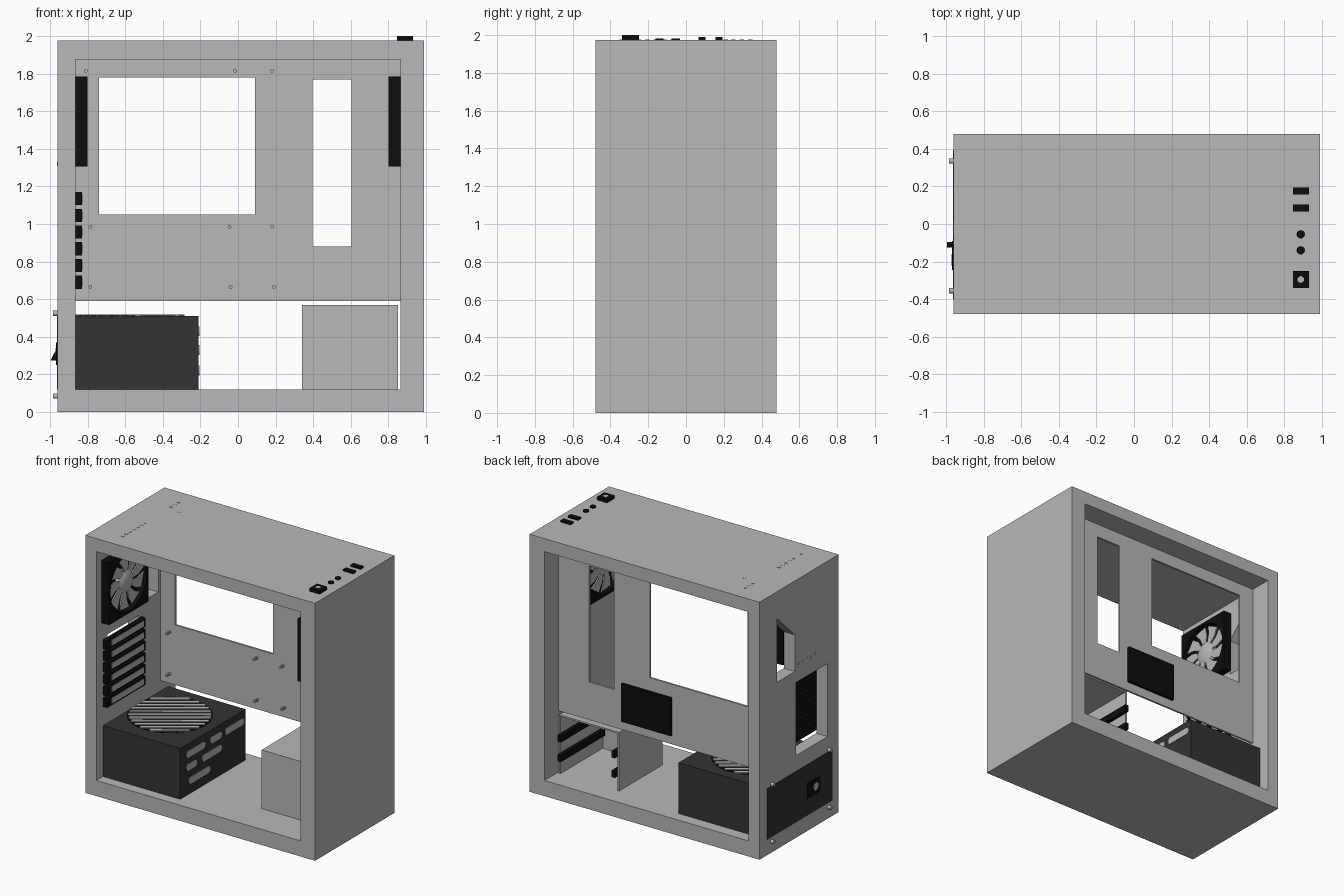
import bpy, bmesh, math
from mathutils import Vector

if "Cube" in bpy.data.objects:
    bpy.data.objects.remove(bpy.data.objects["Cube"])


def material(name, v):
    m = bpy.data.materials.new(name)
    m.use_nodes = True
    m.diffuse_color = (v, v, v, 1)
    node = next(n for n in m.node_tree.nodes if n.type == 'BSDF_PRINCIPLED')
    node.inputs["Base Color"].default_value = (v, v, v, 1)
    return m


GREY = material("case grey", 0.48)
DARK = material("dark grey", 0.033)
BLACK = material("black", 0.004)


def finish(name, bm, mat):
    bmesh.ops.recalc_face_normals(bm, faces=bm.faces)
    mesh = bpy.data.meshes.new(name)
    bm.to_mesh(mesh)
    bm.free()
    mesh.materials.append(mat)
    ob = bpy.data.objects.new(name, mesh)
    bpy.context.collection.objects.link(ob)
    return ob


def prism(name, points, axis, a, b, mat):
    """Extrude a 2D outline from a to b along an axis."""
    bm = bmesh.new()

    def place(p, h):
        c = list(p)
        c.insert("xyz".index(axis), h)
        return bm.verts.new(c)
    lo = [place(p, a) for p in points]
    hi = [place(p, b) for p in points]
    bm.faces.new(lo)
    bm.faces.new(hi)
    n = len(points)
    for i in range(n):
        j = (i + 1) % n
        bm.faces.new((lo[i], lo[j], hi[j], hi[i]))
    return finish(name, bm, mat)


def box(name, x, y, z, mat):
    pts = [(x[0], y[0]), (x[1], y[0]), (x[1], y[1]), (x[0], y[1])]
    return prism(name, pts, "z", z[0], z[1], mat)


def circle(u, v, r, n=24):
    return [(u + r * math.cos(i * math.tau / n), v + r * math.sin(i * math.tau / n)) for i in range(n)]


def stadium(u0, u1, v, r, n=8):
    right = [(u1 - r + r * math.sin(t), v - r * math.cos(t)) for t in (math.pi * i / n for i in range(n + 1))]
    return right + [(u0 + u1 - u, 2 * v - w) for u, w in right]


def cut(ob, *cutters):
    """Subtract each cutter, then discard it."""
    for c in cutters:
        c.hide_render = True
        mod = ob.modifiers.new("cut", 'BOOLEAN')
        mod.operation, mod.solver, mod.object = 'DIFFERENCE', 'EXACT', c
        bpy.context.view_layer.update()
        graph = bpy.context.evaluated_depsgraph_get()
        mesh = bpy.data.meshes.new_from_object(ob.evaluated_get(graph))
        ob.modifiers.clear()
        ob.data = mesh
        bpy.data.objects.remove(c)


# Case shell, open at front and back, with port and expansion openings
L, R, D, TOP = -0.96, 0.99, 0.48, 1.975
IN = 0.865
shell = box("case_shell", (L, R), (-D, D), (0, TOP), GREY)
cut(shell,
    box("opening_cutter", (-IN, IN), (-1, 1), (0.12, 1.875), GREY),
    prism("port_cutter", [(0.27, 1.28), (0.27, 1.77), (0.05, 1.56), (0.05, 1.28)], "x", -1.1, -0.8, GREY),
    box("expansion_cutter", (-1.1, -0.8), (-0.345, 0.037), (0.63, 1.19), GREY))

# Mainboard tray with two windows
tray = box("mainboard_tray", (-IN, IN), (0.295, 0.31), (0.59, 1.875), GREY)
cut(tray,
    box("large_window_cutter", (-0.74, 0.09), (0, 1), (1.05, 1.78), GREY),
    box("cable_window_cutter", (0.395, 0.605), (0, 1), (0.88, 1.77), GREY))
for z, xs in ((1.815, (-0.81, -0.015, 0.18)), (0.985, (-0.785, -0.045, 0.18)), (0.665, (-0.785, -0.04, 0.19))):
    for x in xs:
        prism("standoff", circle(x, z, 0.01, 10), "y", 0.25, 0.3, GREY)
box("rear_drive", (-0.1, 0.32), (0.31, 0.33), (0.66, 0.95), BLACK)


# Fans on both side walls
def fan(side, s):
    cy, cz, h = -0.18, 1.545, 0.24
    frame = box(side + "_fan_frame", sorted((s * IN, s * 0.8)), (cy - h, cy + h), (cz - h, cz + h), BLACK)
    cut(frame, prism("fan_cutter", circle(cy, cz, 0.222, 40), "x", s * 0.7, s * 0.85, BLACK))
    for i in range(9):
        a = i * math.tau / 9
        outline = []
        for r, t in ((0.08, 0), (0.14, 0.0), (0.21, 0.15), (0.21, 0.68), (0.14, 0.55), (0.08, 0.5)):
            outline.append((cy + r * math.cos(a + t), cz + r * math.sin(a + t)))
        prism(side + "_fan_blade", outline, "x", s * 0.828, s * 0.818, GREY)
    bm = bmesh.new()
    bmesh.ops.create_uvsphere(bm, u_segments=24, v_segments=12, radius=0.1)
    for v in bm.verts:
        v.co = Vector((v.co.x * 0.45, v.co.y, v.co.z)) + Vector((s * 0.846, cy, cz))
    for f in bm.faces:
        f.smooth = True
    finish(side + "_fan_hub", bm, GREY)


fan("right", -1)
fan("left", 1)

# Expansion slot covers
for i in range(6):
    z = 0.69 + i * 0.089
    box("slot_cover", (-IN, -0.83), (-0.4, 0.065), (z - 0.035, z + 0.035), BLACK)
    box("slot_cover_inset", (-0.831, -0.826), (-0.35, 0.04), (z - 0.022, z + 0.022), GREY)

# Power supply with grille, side vents, socket and screws
PT, PX = 0.51, -0.21
box("power_supply", (L - 0.003, PX), (-0.4, 0.39), (0.12, PT), DARK)
cx, cy, r = -0.585, 0.01, 0.3
prism("grille_recess", circle(cx, cy, r, 40), "z", PT, PT + 0.002, BLACK)
d = Vector((0.82, 0.57))
n = Vector((-d.y, d.x))
for i in range(-5, 6):
    off = i * 0.052
    half = math.sqrt(r * r - off * off) - 0.01
    mid = Vector((cx, cy)) + n * off
    corners = [mid + d * half * a + n * 0.016 * b for a, b in ((-1, -1), (1, -1), (1, 1), (-1, 1))]
    prism("grille_bar", corners, "z", PT + 0.001, PT + 0.008, GREY)
for z, spans in ((0.43, ((-0.33, -0.1), (-0.04, 0.1), (0.14, 0.37))),
                 (0.33, ((-0.33, -0.2), (-0.14, 0.1))),
                 (0.22, ((-0.3, -0.04),))):
    for a, b in spans:
        prism("supply_vent", stadium(a, b, z, 0.026), "x", PX, PX + 0.004, GREY)
box("supply_socket", (L - 0.008, L), (-0.245, -0.09), (0.25, 0.37), BLACK)
prism("socket_pin_plate", circle(-0.19, 0.31, 0.03, 16), "x", L - 0.011, L - 0.007, GREY)
prism("supply_switch", [(L, -0.125), (L - 0.035, -0.125), (L - 0.035, -0.095), (L, -0.095)], "z", 0.275, 0.345, BLACK)
switch = bpy.data.objects["supply_switch"]
for v in switch.data.vertices:
    if v.co.z > 0.3 and v.co.x < L - 0.01:
        v.co.z = 0.28
for y in (-0.355, 0.335):
    for z in (0.085, 0.525):
        prism("supply_screw", circle(y, z, 0.014, 12), "x", L - 0.025, L, GREY)

# Drive cage, open to the back, with black rails
CX, CY, CZ, T = (0.34, 0.85), (-0.2, 0.325), (0.12, 0.57), 0.012
box("cage_front", CX, (CY[0], CY[0] + T), CZ, GREY)
box("cage_top", CX, CY, (CZ[1] - T, CZ[1]), GREY)
for x in (CX[0], CX[1] - T):
    box("cage_side", (x, x + T), CY, CZ, GREY)
for x in (CX[0] + T, CX[1] - T - 0.03):
    for z in (0.23, 0.38):
        box("drive_rail", (x, x + 0.03), (-0.17, 0.36), (z, z + 0.05), BLACK)

# Top controls
PORT = (0.845, 0.93)
box("power_button", PORT, (-0.34, -0.25), (TOP, 2.0), BLACK)
prism("power_button_mark", circle(0.887, -0.295, 0.018, 12), "z", 2.0, 2.001, GREY)
for y in (-0.14, -0.055):
    prism("audio_jack", circle(0.887, y, 0.022, 20), "z", TOP, TOP + 0.008, BLACK)
for y in (0.085, 0.175):
    box("data_port", PORT, (y - 0.018, y + 0.018), (TOP, TOP + 0.014), BLACK)

# Small rivets on the top and the port wall
tops = [(-0.74, y) for y in (0.34, 0.295, 0.25)] + [(-0.645, 0.21)]
tops += [(-0.74, -0.07 - i * 0.045) for i in range(7)]
for x, y in tops:
    prism("top_rivet", circle(x, y, 0.013, 10), "z", TOP, TOP + 0.002, GREY)
for i in range(5):
    prism("wall_rivet", circle(-i * 0.05, 1.32, 0.013, 10), "x", L - 0.002, L, GREY)
